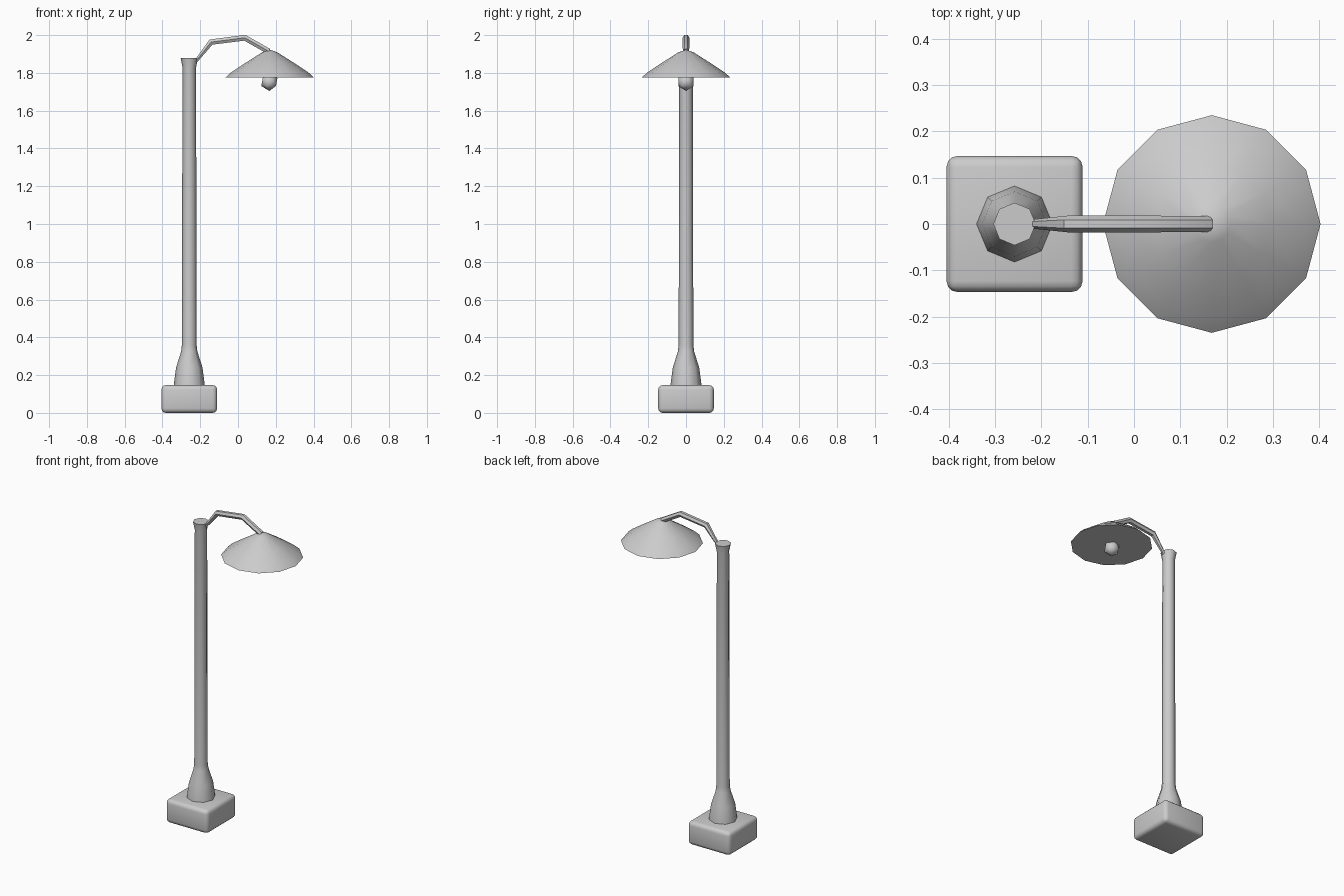
import bpy, bmesh, math
from mathutils import Vector

cube = bpy.data.objects.get("Cube")
if cube:
    bpy.data.objects.remove(cube, do_unlink=True)

POST_X, LAMP_X = -0.258, 0.168

grey = bpy.data.materials.new("plain grey")
grey.use_nodes = True
grey.diffuse_color = (0.6, 0.6, 0.6, 1)
grey.node_tree.nodes["Principled BSDF"].inputs["Base Color"].default_value = (0.6, 0.6, 0.6, 1)


def finish(name, bm, location=(0, 0, 0), angle=50):
    """Turn a bmesh into a shaded, coloured object."""
    bmesh.ops.recalc_face_normals(bm, faces=bm.faces)
    mesh = bpy.data.meshes.new(name)
    bm.to_mesh(mesh)
    bm.free()
    mesh.materials.append(grey)
    obj = bpy.data.objects.new(name, mesh)
    obj.location = location
    bpy.context.collection.objects.link(obj)
    bpy.ops.object.select_all(action='DESELECT')
    obj.select_set(True)
    bpy.context.view_layer.objects.active = obj
    bpy.ops.object.shade_smooth_by_angle(angle=math.radians(angle))
    return obj


def loft(rings):
    """Skin closed rings of points and cap both ends; a one-point ring makes a tip."""
    bm = bmesh.new()
    loops = [[bm.verts.new(p) for p in ring] for ring in rings]
    for a, b in zip(loops, loops[1:]):
        n = len(a)
        for i in range(n):
            j = (i + 1) % n
            if len(b) == 1:
                bm.faces.new((a[i], a[j], b[0]))
            else:
                bm.faces.new((a[i], a[j], b[j], b[i]))
    for end in (loops[0], loops[-1]):
        if len(end) > 2:
            bm.faces.new(end)
    return bm


def ring(centre, u, v, radius, sides):
    if radius == 0:
        return [centre]
    steps = [math.tau * i / sides for i in range(sides)]
    return [centre + radius * (math.cos(t) * u + math.sin(t) * v) for t in steps]


def turned(profile, sides):
    x, y = Vector((1, 0, 0)), Vector((0, 1, 0))
    return loft([ring(Vector((0, 0, z)), x, y, r, sides) for r, z in profile])


# Rounded square foot
bm = bmesh.new()
bmesh.ops.create_cube(bm, size=1)
bmesh.ops.scale(bm, vec=(0.294, 0.294, 0.147), verts=bm.verts)
bmesh.ops.bevel(bm, geom=bm.edges[:], offset=0.024, segments=3, profile=0.5, affect='EDGES')
finish("foot_block", bm, (POST_X, 0, 0.0735))

# Octagonal post with a flared bottom and a flared top
post = [(0.083, 0.14), (0.08, 0.165), (0.07, 0.24), (0.043, 0.325),
        (0.039, 0.36), (0.036, 1.83), (0.046, 1.88)]
finish("post", turned(post, 8), (POST_X, 0, 0))

# Bent arm, thin where it leaves the post
path = [Vector((x, 0, z)) for x, z in
        ((-0.228, 1.855), (-0.143, 1.963), (0.036, 1.986), (0.163, 1.914))]
radii = (0.009, 0.018, 0.018, 0.017)
side = Vector((0, 1, 0))
rings = []
for i, point in enumerate(path):
    before = point - path[max(i - 1, 0)]
    after = path[min(i + 1, len(path) - 1)] - point
    along = (before.normalized() + after.normalized()).normalized()
    rings.append(ring(point, side, along.cross(side), radii[i], 6))
finish("arm", loft(rings), angle=40)

# Twelve-sided shade, closed underneath
shade = [(0.235, 1.775), (0.205, 1.802), (0.13, 1.852), (0.04, 1.909), (0, 1.923)]
finish("lamp_shade", turned(shade, 12), (LAMP_X, 0, 0))

# Faceted bulb
bm = bmesh.new()
bmesh.ops.create_icosphere(bm, subdivisions=1, radius=0.048)
finish("bulb", bm, (LAMP_X - 0.002, 0, 1.752))
